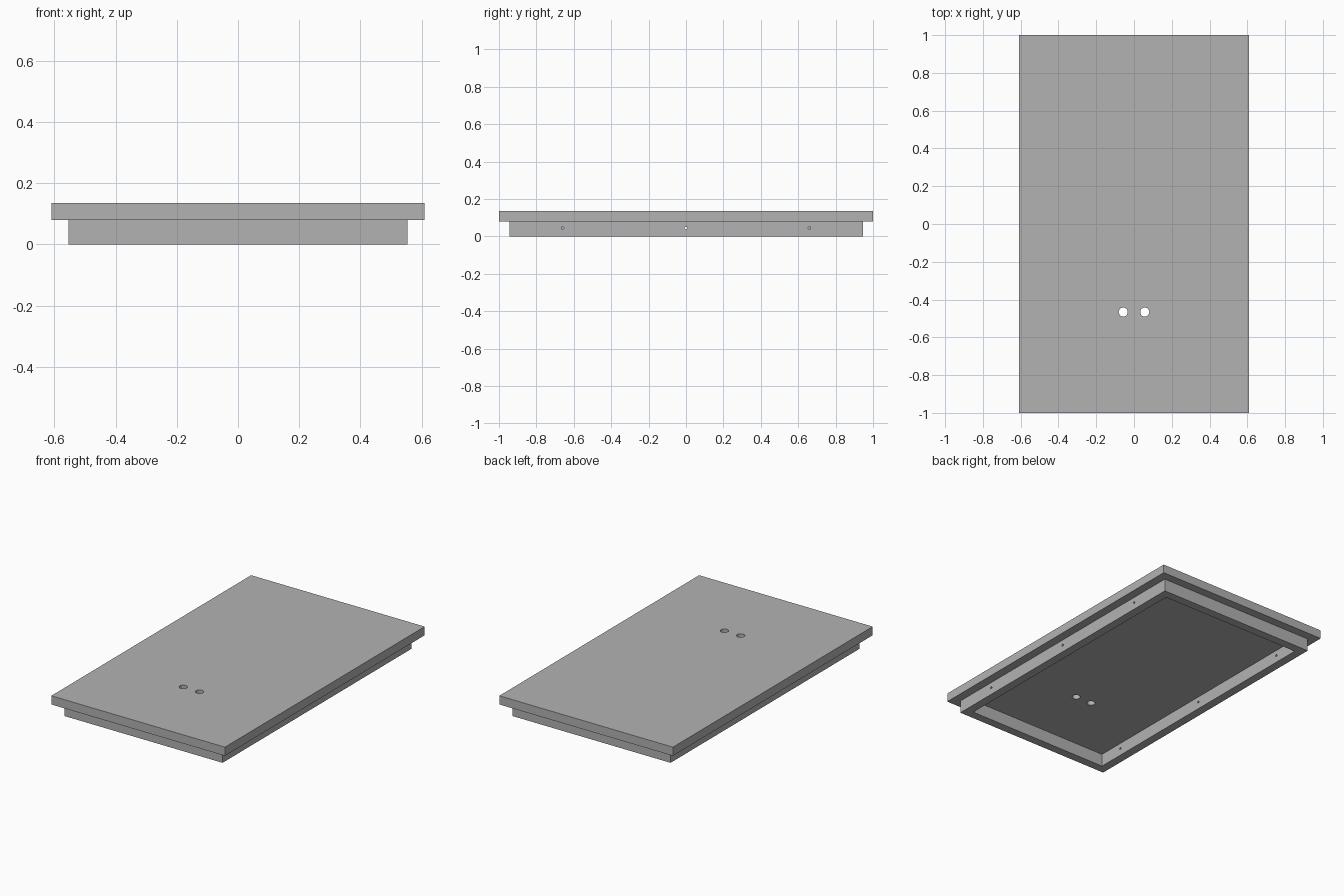
import bpy
import bmesh
from mathutils import Matrix

if "Cube" in bpy.data.objects:
    bpy.data.objects.remove(bpy.data.objects["Cube"], do_unlink=True)

grey = bpy.data.materials.new("plain grey")
grey.use_nodes = True
colour = (0.448, 0.448, 0.448, 1)
grey.diffuse_color = colour
grey.node_tree.nodes["Principled BSDF"].inputs["Base Color"].default_value = colour

LENGTH, WIDTH = 2.0, 1.217               # tabletop
OVERHANG, WALL = 0.055, 0.055            # apron setback and thickness
APRON_H, TOP_H = 0.08, 0.055


def finish(name, bm):
    mesh = bpy.data.meshes.new(name)
    bm.to_mesh(mesh)
    bm.free()
    mesh.materials.append(grey)
    obj = bpy.data.objects.new(name, mesh)
    bpy.context.collection.objects.link(obj)
    return obj


def box(name, size, z):
    bm = bmesh.new()
    matrix = Matrix.Translation((0, 0, z)) @ Matrix.Diagonal((*size, 1))
    bmesh.ops.create_cube(bm, size=1, matrix=matrix)
    return finish(name, bm)


def drill(name, centres, radius, depth, sides, axis):
    bm = bmesh.new()
    turn = Matrix.Rotation(1.5707963, 4, "Y") if axis == "X" else Matrix()
    for centre in centres:
        bmesh.ops.create_cone(bm, cap_ends=True, segments=sides, radius1=radius,
                              radius2=radius, depth=depth,
                              matrix=Matrix.Translation(centre) @ turn)
    return finish(name, bm)


def cut(obj, cutter):
    mod = obj.modifiers.new("cut", "BOOLEAN")
    mod.operation = "DIFFERENCE"
    mod.solver = "EXACT"
    mod.object = cutter
    bpy.context.view_layer.objects.active = obj
    bpy.ops.object.modifier_apply(modifier=mod.name)
    bpy.data.objects.remove(cutter, do_unlink=True)


# Flat top panel with a pair of round through holes
top = box("top_panel", (WIDTH, LENGTH, TOP_H), APRON_H + TOP_H / 2)
cut(top, drill("panel_holes", [(s * 0.057, -0.466, 0.1) for s in (-1, 1)],
               0.024, 0.4, 32, "Z"))

# Open rectangular frame beneath the panel
outer_x, outer_y = WIDTH - 2 * OVERHANG, LENGTH - 2 * OVERHANG
frame = box("under_frame", (outer_x, outer_y, APRON_H), APRON_H / 2)
cut(frame, box("frame_opening", (outer_x - 2 * WALL, outer_y - 2 * WALL, 0.4), APRON_H / 2))

# Three small screw holes through each long side
wall_x = (outer_x - WALL) / 2
holes = [(side * wall_x, k * spread, 0.045)
         for side, spread in ((1, 0.66), (-1, 0.72)) for k in (-1, 0, 1)]
cut(frame, drill("screw_holes", holes, 0.007, 0.15, 16, "X"))

# Smooth the hole walls while keeping the edges crisp
for obj in (top, frame):
    bpy.ops.object.select_all(action="DESELECT")
    obj.select_set(True)
    bpy.context.view_layer.objects.active = obj
    bpy.ops.object.shade_smooth_by_angle()
